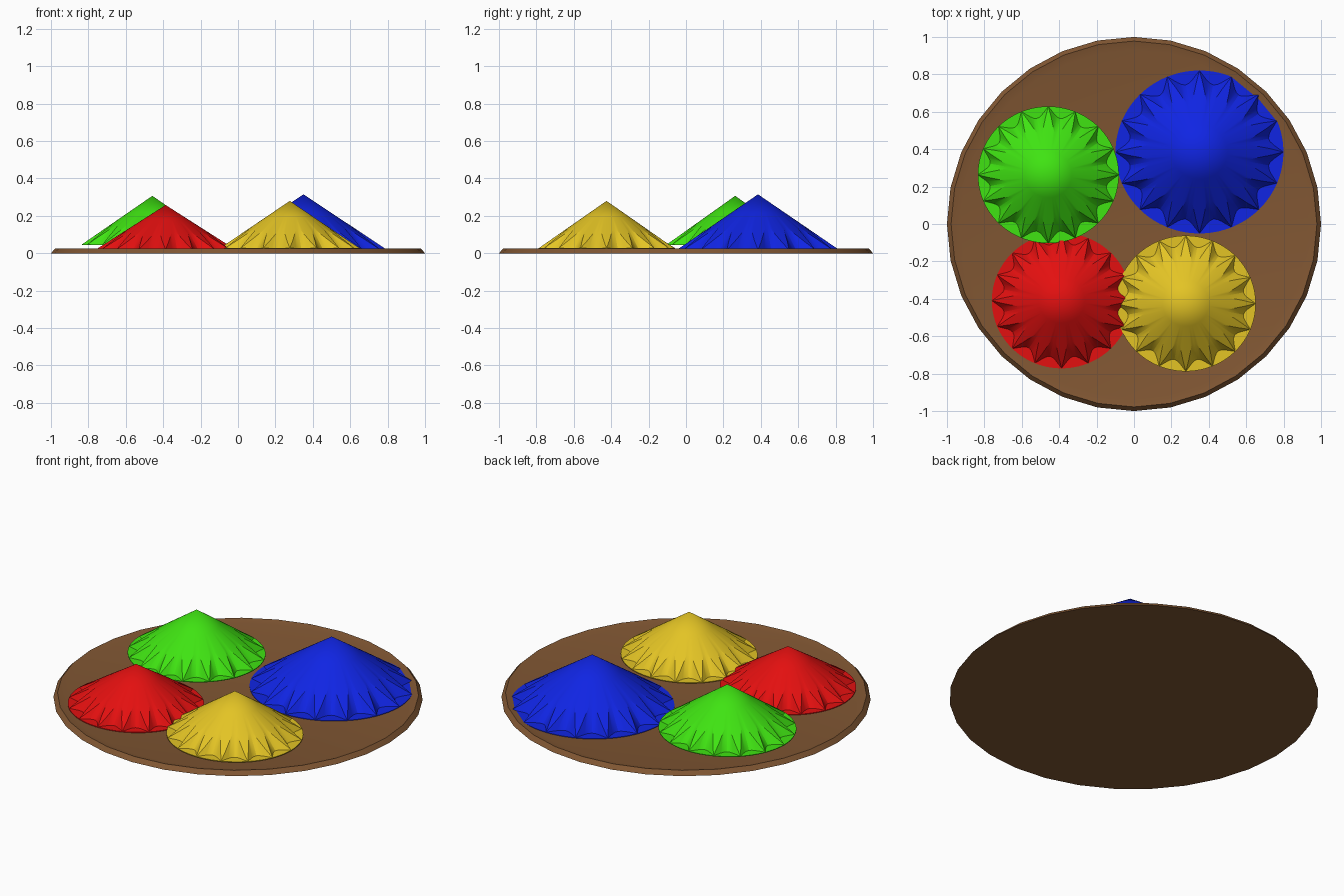
import bpy
import bmesh
from math import sin, cos, pi

cube = bpy.data.objects.get("Cube")
if cube:
    bpy.data.objects.remove(cube, do_unlink=True)

PLEATS = 16
STEPS = 8          # angular steps per pleat
VALLEY = 0.16      # how far each valley cuts in at the base
START = 0.58       # radius fraction where the valleys begin
LIP = 0.004        # thin edge under each mound


def material(name, colour):
    mat = bpy.data.materials.new(name)
    mat.use_nodes = True
    rgba = (*colour, 1)
    mat.diffuse_color = rgba
    mat.node_tree.nodes["Principled BSDF"].inputs["Base Color"].default_value = rgba
    return mat


def lathe(name, rings, segments, mat, angle):
    """Join rings, each a function of angle giving (radius, height), into a closed solid."""
    bm = bmesh.new()
    loops = []
    for ring in rings:
        loop = []
        for i in range(segments):
            a = 2 * pi * i / segments
            r, z = ring(a)
            loop.append(bm.verts.new((r * cos(a), r * sin(a), z)))
        loops.append(loop)
    for low, high in zip(loops, loops[1:]):
        for i in range(segments):
            j = (i + 1) % segments
            bm.faces.new((low[i], low[j], high[j], high[i]))
    bmesh.ops.remove_doubles(bm, verts=bm.verts, dist=1e-5)
    bmesh.ops.recalc_face_normals(bm, faces=bm.faces)
    mesh = bpy.data.meshes.new(name)
    bm.to_mesh(mesh)
    bm.free()
    mesh.materials.append(mat)
    obj = bpy.data.objects.new(name, mesh)
    bpy.context.collection.objects.link(obj)
    bpy.ops.object.select_all(action='DESELECT')
    obj.select_set(True)
    bpy.context.view_layer.objects.active = obj
    bpy.ops.object.shade_smooth_by_angle(angle=angle)
    return obj


def fixed(r, z):
    return lambda a: (r, z)


# Pleated mound: a smooth cone whose lower half is cut by rounded valleys
def mound(name, x, y, radius, base, top, mat):
    height = top - base - LIP
    steep = (1 - START) / (1 - VALLEY - START)

    def foot(a):
        return 1 - VALLEY * abs(sin(PLEATS / 2 * a))

    def star(a):
        r = (steep * foot(a) - 1) / (steep - 1)
        return radius * r, LIP + height * (1 - r)

    def valley_foot(a):
        return radius * foot(a), LIP

    rings = [fixed(0, 0), fixed(radius, 0), fixed(radius, LIP), valley_foot, star,
             fixed(radius / 3, LIP + height * 2 / 3), fixed(0, LIP + height)]
    obj = lathe(name, rings, PLEATS * STEPS, mat, pi / 8)
    obj.location = (x, y, base)
    obj.scale.y = 0.97


# Shallow round plate with a raised rim
plate_profile = [(0, 0), (1, 0), (0.978, 0.025), (0.93, 0.014), (0, 0.014)]
lathe("plate", [fixed(r, z) for r, z in plate_profile], 32,
      material("brown", (0.22, 0.095, 0.033)), pi / 6)

# Four coloured mounds
mound("blue_mound", 0.35, 0.385, 0.449, 0.013, 0.315, material("blue", (0.005, 0.018, 0.77)))
mound("red_mound", -0.387, -0.41, 0.373, 0.016, 0.258, material("red", (0.77, 0.005, 0.005)))
mound("yellow_mound", 0.277, -0.425, 0.374, 0.023, 0.28, material("yellow", (0.77, 0.55, 0.018)))
mound("green_mound", -0.458, 0.263, 0.377, 0.043, 0.307, material("green", (0.05, 0.77, 0.006)))
